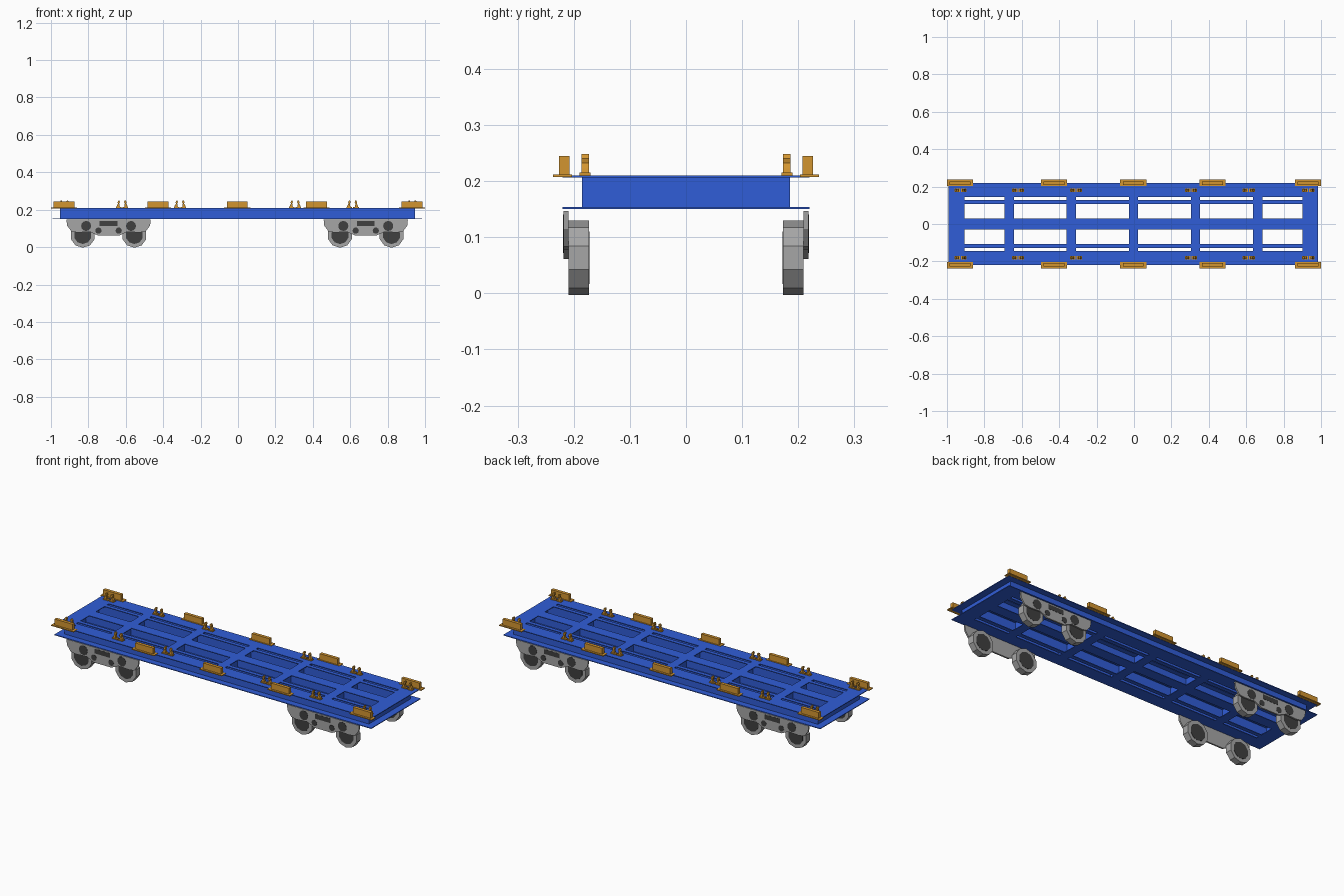
import bpy, bmesh, math
from mathutils import Matrix

if "Cube" in bpy.data.objects:
    bpy.data.objects.remove(bpy.data.objects["Cube"])


def mat(name, c):
    m = bpy.data.materials.new(name)
    m.diffuse_color = (*c, 1)
    m.use_nodes = True
    m.node_tree.nodes["Principled BSDF"].inputs["Base Color"].default_value = m.diffuse_color
    return m


BLUE = mat("blue_paint", (0.03, 0.11, 0.68))
GOLD = mat("amber_paint", (0.65, 0.30, 0.03))
DARK = mat("dark_metal", (0.05, 0.05, 0.05))
GREY = mat("grey_metal", (0.38, 0.38, 0.38))


def box(bm, x0, x1, y0, y1, z0, z1):
    m = Matrix.Translation(((x0 + x1) / 2, (y0 + y1) / 2, (z0 + z1) / 2))
    m = m @ Matrix.Diagonal((x1 - x0, y1 - y0, z1 - z0, 1))
    bmesh.ops.create_cube(bm, size=1, matrix=m)


def prism(bm, pts, y0, y1):
    # extrude an x-z outline along y
    f = bm.faces.new([bm.verts.new((x, y0, z)) for x, z in pts])
    r = bmesh.ops.extrude_face_region(bm, geom=[f])
    bmesh.ops.translate(bm, vec=(0, y1 - y0, 0),
                        verts=[v for v in r["geom"] if isinstance(v, bmesh.types.BMVert)])


def circle(cx, cz, r, n, turn=0.0):
    return [(cx + r * math.cos(2 * math.pi * i / n + turn),
             cz + r * math.sin(2 * math.pi * i / n + turn)) for i in range(n)]


def finish(bm, name, material, mirror=False):
    bmesh.ops.recalc_face_normals(bm, faces=bm.faces)
    me = bpy.data.meshes.new(name)
    bm.to_mesh(me)
    bm.free()
    ob = bpy.data.objects.new(name, me)
    bpy.context.collection.objects.link(ob)
    me.materials.append(material)
    if mirror:
        md = ob.modifiers.new("both_sides", "MIRROR")
        md.use_axis = (False, True, False)
        md.use_mirror_merge = False
    return ob


Z0, Z1, T, W = 0.15, 0.21, 0.004, 0.003
CX = -0.003


def beam_x(bm, y, half, width, web_half):
    for z in (Z0, Z1 - T):
        box(bm, CX - half, CX + half, y - width / 2, y + width / 2, z, z + T)
    box(bm, CX - web_half, CX + web_half, y - W, y + W, Z0 + T, Z1 - T)


def beam_y(bm, x, half, width, web_half):
    for z in (Z0, Z1 - T):
        box(bm, x - width / 2, x + width / 2, -half, half, z, z + T)
    box(bm, x - W, x + W, -web_half, web_half, Z0 + T, Z1 - T)


# outer frame of I-beams
bm = bmesh.new()
for s in (-1, 1):
    beam_x(bm, s * 0.1825, 0.988, 0.075, 0.948)
    beam_y(bm, CX + s * 0.946, 0.145, 0.084, 0.1855)
finish(bm, "outer_frame", BLUE)

# centre sill and slim stringers
bm = bmesh.new()
beam_x(bm, 0, 0.905, 0.06, 0.945)
finish(bm, "centre_sill", BLUE)
bm = bmesh.new()
for s in (-1, 1):
    beam_x(bm, s * 0.118, 0.905, 0.022, 0.945)
finish(bm, "stringers", BLUE)

# cross members
bm = bmesh.new()
for i in range(-2, 3):
    beam_y(bm, CX + i * 0.332, 0.146, 0.05, 0.182)
finish(bm, "cross_members", BLUE)

# container guides along the edges
bm = bmesh.new()
for x in (-0.93, -0.427, -0.004, 0.42, 0.93):
    box(bm, x - 0.07, x + 0.07, 0.203, 0.237, 0.207, 0.212)
    box(bm, x - 0.056, x + 0.056, 0.208, 0.226, 0.212, 0.245)
finish(bm, "edge_guides", GOLD, True)

# paired locking clips
clip = [(-0.006, 0.215), (0.012, 0.215), (0.010, 0.222), (0.004, 0.232),
        (0.006, 0.240), (0.002, 0.248), (-0.005, 0.248), (-0.007, 0.240), (-0.003, 0.232)]
bm = bmesh.new()
for x in (-0.928, -0.62, -0.31, 0.305, 0.613, 0.932):
    for s in (-1, 1):
        c = x + s * 0.018
        box(bm, c - 0.015, c + 0.015, 0.17, 0.19, 0.21, 0.215)
        prism(bm, [(c + s * px, pz) for px, pz in clip], 0.173, 0.186)
finish(bm, "locking_clips", GOLD, True)

# bogies: side plate, ten-sided wheels, dark insets
half = [(0.225, 0.147), (0.222, 0.115), (0.198, 0.083), (0.165, 0.078),
        (0.10, 0.082), (0.055, 0.061)]
for end, bx in (("rear", -0.692), ("front", 0.683)):
    bm = bmesh.new()
    prism(bm, [(bx + x, z) for x, z in half] + [(bx - x, z) for x, z in reversed(half)],
          0.209, 0.218)
    finish(bm, end + "_bogie_side_plate", GREY, True)

    bm = bmesh.new()
    for s in (-1, 1):
        prism(bm, circle(bx + s * 0.138, 0.0634, 0.0667, 10, math.pi / 10), 0.173, 0.209)
    finish(bm, end + "_wheels", GREY, True)

    bm = bmesh.new()
    for s in (-1, 1):
        for y0, y1 in ((0.172, 0.174), (0.208, 0.2098)):
            prism(bm, circle(bx + s * 0.138, 0.0634, 0.047, 10, math.pi / 10), y0, y1)
        prism(bm, circle(bx + s * 0.12, 0.113, 0.027, 12), 0.217, 0.219)
        prism(bm, circle(bx + s * 0.054, 0.088, 0.017, 10), 0.217, 0.219)
    box(bm, bx - 0.048, bx + 0.048, 0.217, 0.219, 0.114, 0.140)
    finish(bm, end + "_bogie_dark_insets", DARK, True)
